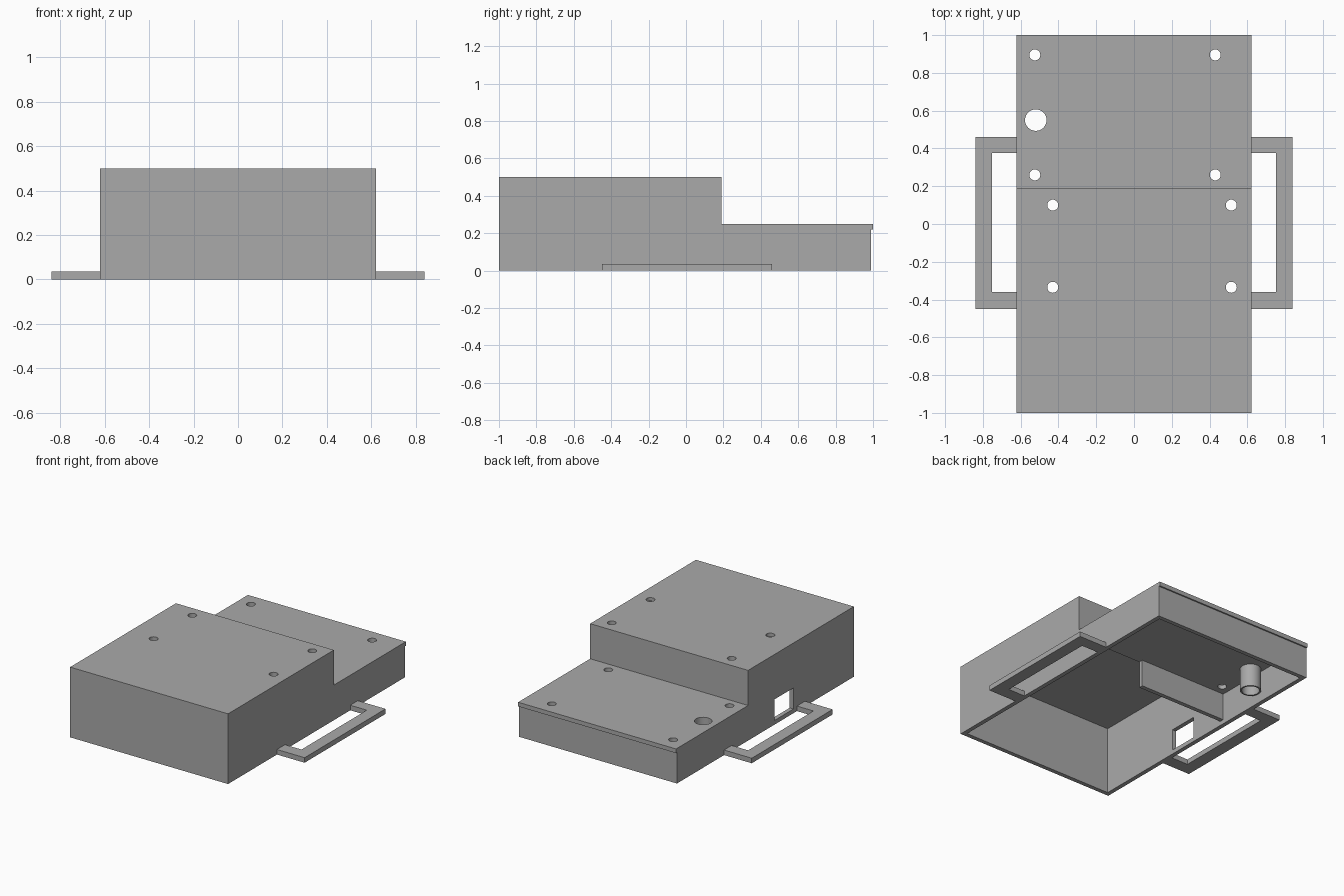
import bpy, bmesh
from mathutils import Matrix

if "Cube" in bpy.data.objects:
    bpy.data.objects.remove(bpy.data.objects["Cube"], do_unlink=True)

W, T = 0.622, 0.03          # half width, wall thickness
LOW, HIGH = 0.22, 0.475     # undersides of the two lids
STEP = 0.19                 # where the tall section ends

grey = bpy.data.materials.new("plain grey")
grey.use_nodes = True
grey.diffuse_color = (0.4, 0.4, 0.4, 1)
grey.node_tree.nodes["Principled BSDF"].inputs["Base Color"].default_value = (0.4, 0.4, 0.4, 1)


def finish(name, bm):
    bmesh.ops.recalc_face_normals(bm, faces=bm.faces)
    mesh = bpy.data.meshes.new(name)
    bm.to_mesh(mesh)
    bm.free()
    mesh.materials.append(grey)
    ob = bpy.data.objects.new(name, mesh)
    bpy.context.collection.objects.link(ob)
    return ob


def prism(name, points, direction):
    """Extrude a flat outline."""
    bm = bmesh.new()
    face = bm.faces.new([bm.verts.new(p) for p in points])
    new = bmesh.ops.extrude_face_region(bm, geom=[face])["geom"]
    bmesh.ops.translate(bm, verts=[v for v in new if isinstance(v, bmesh.types.BMVert)], vec=direction)
    return finish(name, bm)


def box(name, x, y, z):
    outline = [(x[0], y[0], z[0]), (x[1], y[0], z[0]), (x[1], y[1], z[0]), (x[0], y[1], z[0])]
    return prism(name, outline, (0, 0, z[1] - z[0]))


def cut(ob, cutter):
    mod = ob.modifiers.new("opening", "BOOLEAN")
    mod.operation = "DIFFERENCE"
    mod.solver = "EXACT"
    mod.object = cutter
    cutter.hide_render = True
    cutter.hide_viewport = True
    cutter.display_type = "WIRE"


def hole_cutter(name, holes, z):
    bm = bmesh.new()
    for x, y, r in holes:
        bmesh.ops.create_cone(bm, cap_ends=True, segments=32, radius1=r, radius2=r,
                              depth=0.2, matrix=Matrix.Translation((x, y, z)))
    return finish(name, bm)


# Stepped side walls
profile = [(-1, 0), (0.99, 0), (0.99, LOW), (STEP, LOW), (STEP, HIGH), (-1, HIGH)]
left_wall = prism("left_wall", [(W - T, y, z) for y, z in profile], (T, 0, 0))
right_wall = prism("right_wall", [(-W, y, z) for y, z in profile], (T, 0, 0))
cut(right_wall, box("window_cutter", (-0.8, -0.4), (-0.32, -0.11), (0.03, 0.18)))

# Cross walls
inner = (-W + T, W - T)
box("front_wall", inner, (-1, -1 + T), (0, HIGH))
box("back_wall", inner, (0.99 - T, 0.99), (0, LOW))
box("step_wall", inner, (STEP - T, STEP), (LOW, HIGH))
box("partition", (-W + T, 0.09), (STEP - T, STEP), (0.03, LOW))

# Lids with screw holes
R = 0.029
upper_lid = box("upper_lid", (-W, W), (-1, STEP), (HIGH, 0.5))
cut(upper_lid, hole_cutter("upper_hole_cutter",
    [(x, y, R) for x in (-0.43, 0.515) for y in (-0.335, 0.1)], 0.49))
lower_lid = box("lower_lid", (-W, W), (STEP - T, 1), (LOW, 0.25))
TUBE = (-0.52, 0.55)
cut(lower_lid, hole_cutter("lower_hole_cutter",
    [(x, y, R) for x in (-0.525, 0.43) for y in (0.26, 0.895)] + [(*TUBE, 0.057)], 0.24))

# Cable tube hanging below the large hole
bm = bmesh.new()
rings = []
for r, z in ((0.057, LOW), (0.057, 0.06), (0.068, 0.06), (0.068, LOW)):
    rings.append(bmesh.ops.create_circle(bm, segments=32, radius=r,
                 matrix=Matrix.Translation((*TUBE, z)))["verts"])
for a, b in zip(rings, rings[1:] + rings[:1]):
    for i in range(32):
        j = (i + 1) % 32
        bm.faces.new((a[i], a[j], b[j], b[i]))
tube = finish("cable_tube", bm)
bpy.context.view_layer.objects.active = tube
tube.select_set(True)
bpy.ops.object.shade_smooth_by_angle()

# Flat side handles
for side, s in (("left", 1), ("right", -1)):
    outline = [(W, -0.45), (0.84, -0.45), (0.84, 0.46), (W, 0.46),
               (W, 0.375), (0.752, 0.375), (0.752, -0.36), (W, -0.36)]
    prism(side + "_handle", [(s * x, y, 0) for x, y in outline], (0, 0, 0.036))
